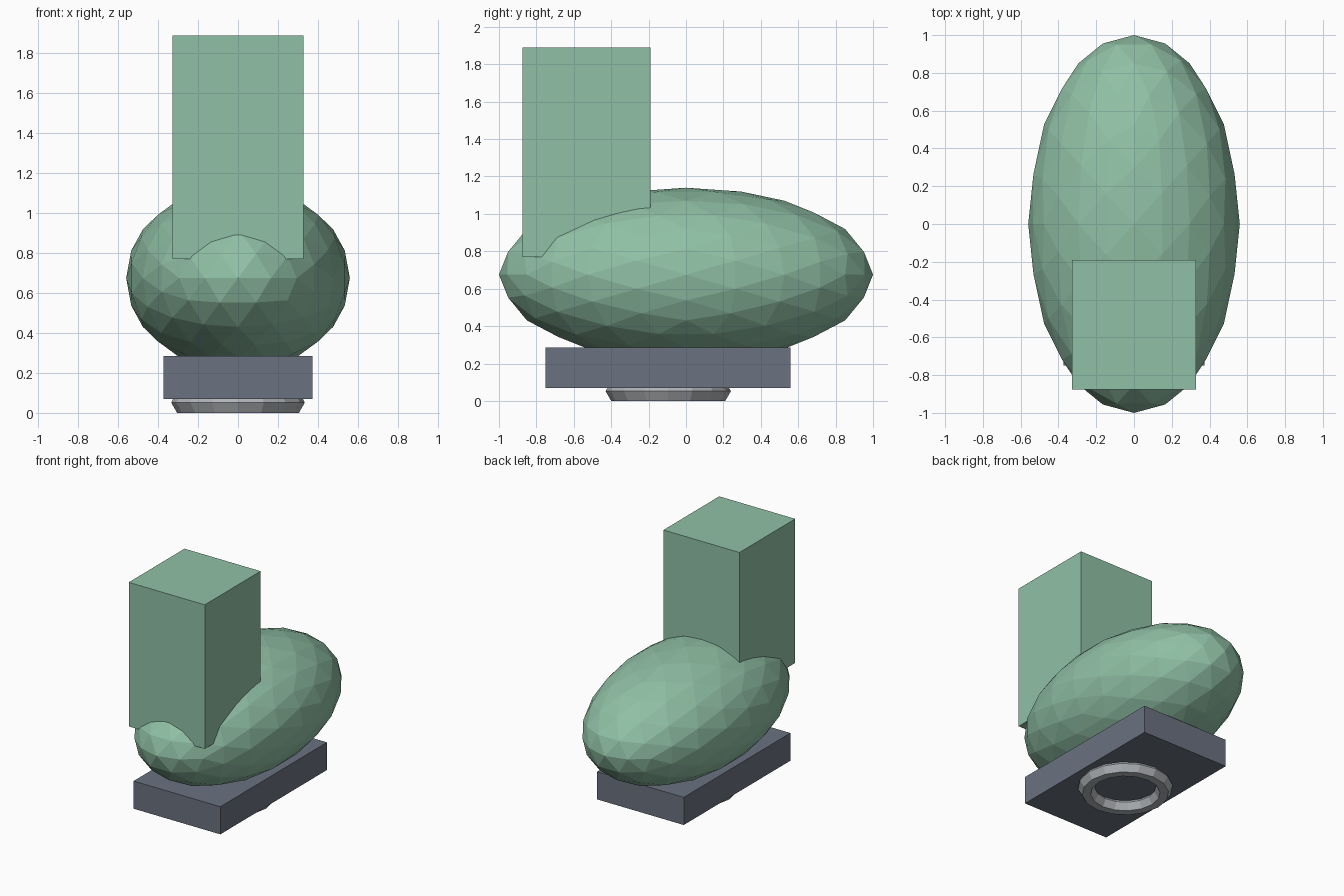
import bpy
import bmesh
import math
from mathutils import Matrix, Vector

cube = bpy.data.objects.get("Cube")
if cube:
    bpy.data.objects.remove(cube, do_unlink=True)


def material(name, rgb):
    mat = bpy.data.materials.new(name)
    mat.use_nodes = True
    colour = (*rgb, 1)
    mat.diffuse_color = colour
    mat.node_tree.nodes["Principled BSDF"].inputs["Base Color"].default_value = colour
    return mat


def add_object(name, bm, mat):
    bmesh.ops.recalc_face_normals(bm, faces=bm.faces)
    mesh = bpy.data.meshes.new(name)
    bm.to_mesh(mesh)
    bm.free()
    mesh.materials.append(mat)
    obj = bpy.data.objects.new(name, mesh)
    bpy.context.collection.objects.link(obj)
    return obj


def box(name, low, high, mat):
    low, high = Vector(low), Vector(high)
    bm = bmesh.new()
    bmesh.ops.create_cube(bm, size=1, matrix=Matrix.LocRotScale((low + high) / 2, None, high - low))
    return add_object(name, bm, mat)


def ellipsoid(name, centre, radii, mat):
    # Turn the icosphere so its facets are symmetric about all three axes
    tilt = math.atan(2 / (1 + math.sqrt(5)))
    turn = Matrix.Rotation(-tilt, 4, "X") @ Matrix.Rotation(-math.pi / 2, 4, "Z")
    bm = bmesh.new()
    bmesh.ops.create_icosphere(bm, subdivisions=3, radius=1)
    bm.transform(Matrix.LocRotScale(centre, None, radii) @ turn)
    return add_object(name, bm, mat)


def ring(name, centre, major, minor, segments, sides, mat):
    bm = bmesh.new()
    loops = []
    for i in range(segments):
        a = math.tau * i / segments
        loop = []
        for j in range(sides):
            b = math.tau * j / sides
            r = major + minor * math.cos(b)
            offset = Vector((r * math.cos(a), r * math.sin(a), minor * math.sin(b)))
            loop.append(bm.verts.new(Vector(centre) + offset))
        loops.append(loop)
    for i, loop in enumerate(loops):
        after = loops[(i + 1) % segments]
        for j in range(sides):
            k = (j + 1) % sides
            bm.faces.new((loop[j], after[j], after[k], loop[k]))
    return add_object(name, bm, mat)


green = material("soft green", (0.279, 0.527, 0.376))
slate = material("slate grey", (0.147, 0.168, 0.216))
silver = material("light grey", (0.434, 0.456, 0.479))

# Faceted body with an upright block at the front
ellipsoid("body", (0, 0, 0.675), (0.56, 1.0, 0.465), green)
box("upright_block", (-0.327, -0.875, 0.77), (0.327, -0.19, 1.89), green)

# Slab and the ring under it
box("base_slab", (-0.373, -0.75, 0.07), (0.373, 0.56, 0.285), slate)
ring("foot_ring", (0, -0.095, 0.052), 0.275, 0.06, 16, 6, silver)
